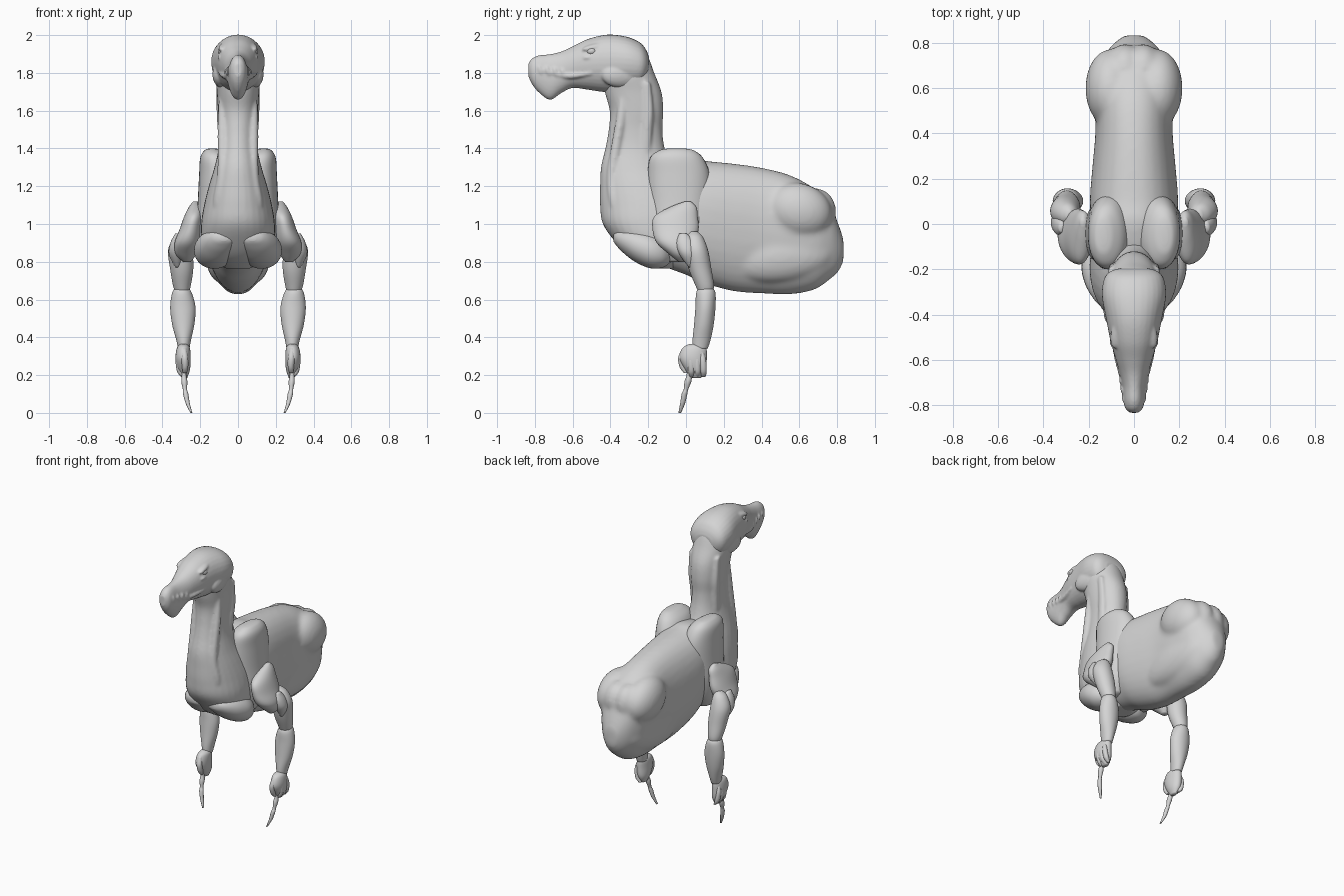
import bpy, bmesh, math
from mathutils import Matrix, Euler

grey = bpy.data.materials.new("clay grey")
grey.diffuse_color = (0.66, 0.66, 0.66, 1)


def finish(name, bm, mirror):
    bmesh.ops.recalc_face_normals(bm, faces=bm.faces)
    for f in bm.faces:
        f.smooth = True
    me = bpy.data.meshes.new(name)
    bm.to_mesh(me)
    bm.free()
    me.materials.append(grey)
    ob = bpy.data.objects.new(name, me)
    bpy.context.collection.objects.link(ob)
    if mirror:
        ob.modifiers.new("mirror", 'MIRROR').use_mirror_merge = False
    return ob


def spline(rows, steps):
    """Catmull-Rom interpolation through rows of numbers."""
    out = []
    for i in range(len(rows) - 1):
        p0, p1 = rows[max(i - 1, 0)], rows[i]
        p2, p3 = rows[i + 1], rows[min(i + 2, len(rows) - 1)]
        for s in range(steps):
            t = s / steps
            out.append([0.5 * (2 * b + (c - a) * t + (2 * a - 5 * b + 4 * c - d) * t * t
                               + (3 * b - a - 3 * c + d) * t ** 3)
                        for a, b, c, d in zip(p0, p1, p2, p3)])
    return out + [list(rows[-1])]


def loft(name, rows, axis='z', mirror=True, power=2.0, skew=0.0, sides=32, steps=5):
    """Rows are x, y, z, half width, half depth; rings lie across the axis."""
    bm = bmesh.new()
    rings = []
    for x, y, z, a, b in spline(rows, steps):
        a, b = max(a, 0.003), max(b, 0.003)
        ring = []
        for k in range(sides):
            t = 2 * math.pi * k / sides
            c, s = math.cos(t), math.sin(t)
            u = math.copysign(abs(c) ** (2 / power), c)
            v = math.copysign(abs(s) ** (2 / power), s)
            u *= 1 + skew * v      # egg-shaped section
            co = (x + a * u, y, z + b * v) if axis == 'y' else (x + a * u, y + b * v, z)
            ring.append(bm.verts.new(co))
        rings.append(ring)
    for r, q in zip(rings, rings[1:]):
        for k in range(sides):
            j = (k + 1) % sides
            bm.faces.new((r[k], r[j], q[j], q[k]))
    bm.faces.new(rings[0])
    bm.faces.new(rings[-1])
    return finish(name, bm, mirror)


def blob(name, loc, size, rot=(0, 0, 0), mirror=True):
    bm = bmesh.new()
    m = (Matrix.Translation(loc) @ Euler([math.radians(r) for r in rot]).to_matrix().to_4x4()
         @ Matrix.Diagonal((*size, 1)))
    bmesh.ops.create_uvsphere(bm, u_segments=32, v_segments=20, radius=1, matrix=m)
    return finish(name, bm, mirror)


def fuse(name, parts, voxel, smooth):
    """Melt parts into one sculpted surface."""
    bpy.context.view_layer.update()
    deps = bpy.context.evaluated_depsgraph_get()
    bm = bmesh.new()
    for p in parts:
        bm.from_mesh(p.evaluated_get(deps).data)
    for p in parts:
        bpy.data.objects.remove(p)
    ob = finish(name, bm, False)
    r = ob.modifiers.new("remesh", 'REMESH')
    r.mode, r.voxel_size, r.use_smooth_shade = 'VOXEL', voxel, True
    s = ob.modifiers.new("smooth", 'SMOOTH')
    s.factor, s.iterations = 0.5, smooth
    return ob


# barrel-shaped body with haunches and the lower tail lobe
fuse("body", [
    loft("barrel", [(0, -.22, 1.05, .10, .18), (0, -.15, 1.05, .16, .26), (0, 0, 1.04, .185, .31),
                    (0, .1, 1.01, .194, .325), (0, .25, .982, .183, .338), (0, .4, .965, .17, .333),
                    (0, .55, .943, .17, .316), (0, .68, .92, .156, .268), (0, .76, .905, .12, .2),
                    (0, .805, .875, .08, .13), (0, .834, .86, .04, .06)],
         axis='y', mirror=False, power=2.2, skew=0.1),
    blob("haunch", (.105, .6, 1.07), (.11, .175, .145), (-18, 0, 0)),
    blob("rump", (.04, .68, 1.06), (.09, .115, .13), (-10, 0, 0)),
    blob("flank", (.085, .5, .83), (.085, .28, .14), (6, 0, 0))], .012, 16)

# chest rising into the neck, with tendons
fuse("neck_and_chest", [
    loft("neck", [(0, -.12, .765, .07, .07), (0, -.15, .82, .14, .14), (0, -.175, .9, .19, .195),
                  (0, -.2, 1.0, .195, .24), (0, -.205, 1.1, .18, .25), (0, -.235, 1.2, .155, .22),
                  (0, -.265, 1.3, .125, .185), (0, -.27, 1.4, .103, .157), (0, -.267, 1.5, .098, .142),
                  (0, -.262, 1.6, .106, .142), (0, -.28, 1.7, .112, .15), (0, -.305, 1.8, .12, .137),
                  (0, -.315, 1.9, .095, .107), (0, -.32, 1.96, .04, .05)],
         mirror=False, power=2.1),
    loft("throat_tendon", [(.085, -.33, 1.7, .014, .02), (.082, -.345, 1.55, .026, .027),
                           (.08, -.37, 1.4, .028, .028), (.083, -.39, 1.25, .028, .03),
                           (.105, -.375, 1.1, .028, .03), (.09, -.35, .98, .01, .01)], sides=16),
    loft("side_tendon", [(.1, -.21, 1.75, .014, .022), (.092, -.2, 1.6, .022, .028),
                         (.085, -.21, 1.48, .022, .03), (.085, -.22, 1.34, .016, .03)], sides=16)],
     .009, 5)

# shoulder blades and breast muscles
loft("shoulder_blade", [(.135, -.05, 1.4, .015, .04), (.132, -.05, 1.39, .045, .09), (.12, -.05, 1.35, .08, .14),
                        (.106, -.038, 1.26, .1, .165), (.105, -.035, 1.12, .108, .165),
                        (.12, -.04, 1.0, .1, .145), (.125, -.05, .88, .08, .11),
                        (.12, -.05, .8, .04, .06)], power=2.15)
loft("breast_muscle", [(.075, -.385, .925, .02, .015), (.08, -.372, .925, .055, .035),
                       (.095, -.335, .91, .08, .06), (.112, -.27, .885, .102, .085),
                       (.124, -.19, .86, .108, .094), (.125, -.12, .845, .085, .075),
                       (.125, -.075, .835, .03, .03)], axis='y', power=2.1)

# long head with a beaked muzzle
fuse("head", [
    loft("skull", [(0, -.195, 1.84, .06, .04), (0, -.21, 1.84, .105, .08), (0, -.245, 1.84, .133, .122),
                   (0, -.32, 1.85, .141, .143), (0, -.42, 1.85, .123, .152), (0, -.52, 1.845, .103, .134),
                   (0, -.6, 1.83, .08, .11), (0, -.66, 1.803, .064, .11), (0, -.72, 1.778, .053, .121),
                   (0, -.78, 1.795, .047, .098), (0, -.815, 1.808, .038, .068), (0, -.834, 1.815, .018, .035)],
         axis='y', mirror=False, skew=0.06, power=2.1),
    blob("cheek", (.08, -.325, 1.795), (.05, .125, .075), (4, 0, 12)),
    blob("brow", (.066, -.47, 1.94), (.032, .085, .02), (12, 0, 15)),
    blob("socket_rim", (.08, -.49, 1.885), (.024, .06, .014), (6, 0, 15)),
    loft("lip", [(.034, -.8, 1.825, .008, .01), (.043, -.74, 1.81, .013, .015), (.053, -.67, 1.79, .014, .015),
                 (.071, -.6, 1.785, .015, .016), (.093, -.5, 1.8, .012, .012)], axis='y', sides=12)]
    + [blob("lip_fold", (.042 + .006 * i, -.77 + .04 * i, 1.812 - .004 * i), (.013, .013, .03), (20, 0, 0))
       for i in range(4)], .007, 4)
blob("eye", (.087, -.5, 1.915), (.02, .026, .02))

# arms
loft("arm_shoulder", [(.225, .01, 1.12, .012, .015), (.225, -.015, 1.09, .035, .07), (.235, -.053, 1.04, .05, .115),
                      (.25, -.055, .97, .06, .122), (.268, -.055, .9, .068, .1),
                      (.275, -.03, .84, .055, .06), (.27, -.02, .8, .02, .02)])
loft("upper_arm", [(.285, .04, .96, .015, .02), (.295, .045, .93, .045, .045), (.305, .055, .86, .065, .062),
                   (.298, .075, .76, .061, .06), (.297, .1, .67, .046, .048), (.295, .105, .62, .03, .03)])
loft("elbow_muscle", [(.32, -.015, .95, .012, .02), (.323, -.003, .9, .035, .05), (.328, .01, .84, .038, .045),
                      (.32, .03, .77, .012, .015)], sides=20)
loft("forearm", [(.298, .105, .67, .025, .025), (.297, .105, .64, .05, .05), (.292, .103, .56, .067, .053),
                 (.29, .095, .47, .059, .052), (.288, .083, .39, .04, .048), (.287, .075, .34, .03, .04)])
loft("hand", [(.288, .05, .365, .015, .03), (.289, .045, .345, .034, .062), (.291, .038, .29, .04, .072),
              (.288, .05, .23, .034, .055), (.283, .055, .185, .014, .025)])
# curled fingers and the one long pointing claw
for i in range(3):
    y = .025 + .032 * i
    loft("curled_finger", [(.305, y - .008, .33, .012, .01), (.316, y, .28, .014, .017),
                           (.307, y + .004, .22, .016, .017), (.29, y + .004, .19, .01, .01)], sides=14)
loft("thumb", [(.285, -.01, .34, .012, .012), (.282, -.024, .29, .018, .018),
               (.28, -.015, .24, .016, .018), (.282, .0, .21, .01, .01)], sides=14)
loft("long_claw", [(.288, .025, .24, .014, .018), (.286, .018, .2, .012, .015), (.284, .01, .165, .016, .018),
                   (.281, .0, .125, .011, .012), (.277, -.008, .1, .014, .015),
                   (.266, -.018, .05, .011, .013), (.247, -.033, 0, .005, .007)], sides=16)
